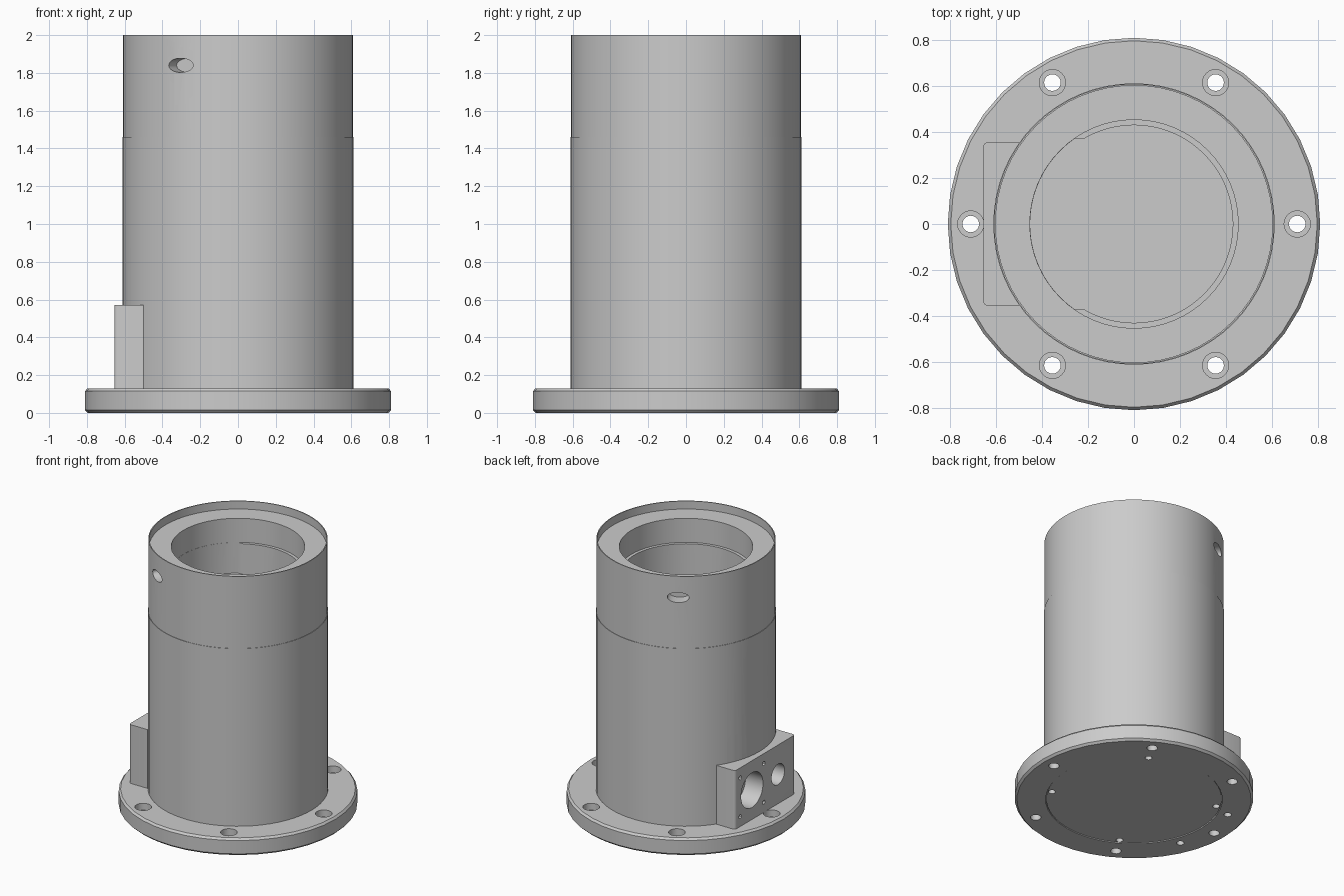
import bpy, bmesh, math
from mathutils import Matrix, Vector

old = bpy.data.objects.get("Cube")
if old:
    bpy.data.objects.remove(old, do_unlink=True)

grey = bpy.data.materials.new("machined_grey")
grey.use_nodes = True
colour = (0.6, 0.6, 0.6, 1)
grey.diffuse_color = colour
grey.node_tree.nodes["Principled BSDF"].inputs["Base Color"].default_value = colour


def add(name, bm):
    bmesh.ops.recalc_face_normals(bm, faces=bm.faces)
    mesh = bpy.data.meshes.new(name)
    bm.to_mesh(mesh)
    bm.free()
    mesh.materials.append(grey)
    obj = bpy.data.objects.new(name, mesh)
    bpy.context.collection.objects.link(obj)
    return obj


def lathe(name, profile, steps, closed=False):
    """Spin an (r, z) profile about the z axis."""
    bm = bmesh.new()
    verts = [bm.verts.new((r, 0, z)) for r, z in profile]
    pairs = list(zip(verts, verts[1:]))
    if closed:
        pairs.append((verts[-1], verts[0]))
    edges = [bm.edges.new(p) for p in pairs]
    bmesh.ops.spin(bm, geom=verts + edges, cent=(0, 0, 0), axis=(0, 0, 1),
                   angle=math.tau, steps=steps, use_duplicate=False)
    bmesh.ops.remove_doubles(bm, verts=bm.verts, dist=1e-4)
    return add(name, bm)


def add_rod(bm, start, end, radius, squash=1.0, segments=24):
    """Add a round or flattened rod between two points."""
    start, end = Vector(start), Vector(end)
    axis = end - start
    turn = axis.to_track_quat("Z", "Y").to_matrix().to_4x4()
    place = Matrix.Translation((start + end) / 2) @ turn
    bmesh.ops.create_cone(bm, cap_ends=True, segments=segments, radius1=radius, radius2=radius,
                          depth=axis.length, matrix=place @ Matrix.Diagonal((1, squash, 1, 1)))


def cut(obj, cutter):
    mod = obj.modifiers.new("cut", "BOOLEAN")
    mod.operation = "DIFFERENCE"
    mod.solver = "EXACT"
    mod.object = cutter
    bpy.context.view_layer.objects.active = obj
    bpy.ops.object.modifier_apply(modifier=mod.name)


def polar(radius, degrees, z):
    a = math.radians(degrees)
    return (radius * math.cos(a), radius * math.sin(a), z)


# Main solids
flange = lathe("mounting_flange", [(0.6, 0), (0.795, 0), (0.81, 0.015), (0.81, 0.115),
                                   (0.797, 0.13), (0.6, 0.13)], 40, closed=True)
cover = lathe("base_cover", [(0, 0.004), (0.595, 0.004), (0.595, 0.12), (0, 0.12)], 64)
tube = lathe("housing_tube", [(0, 0.1), (0.612, 0.1), (0.612, 1.46), (0, 1.46)], 64)
cap = lathe("top_collar", [(0, 1.46), (0.609, 1.46), (0.609, 2), (0.602, 2), (0.602, 1.94),
                           (0.453, 1.94), (0.453, 1.76), (0, 1.76)], 64)

# Connector block with softened outer corners
bm = bmesh.new()
bmesh.ops.create_cube(bm, size=1, matrix=Matrix.Translation((-0.5775, 0, 0.35))
                      @ Matrix.Diagonal((0.155, 0.71, 0.44, 1)))
corners = [e for e in bm.edges if all(v.co.x < -0.6 for v in e.verts)
           and abs(e.verts[0].co.z - e.verts[1].co.z) > 0.1]
bmesh.ops.bevel(bm, geom=corners, offset=0.02, segments=4, affect="EDGES", profile=0.5)
block = add("connector_block", bm)

cutters = []


def cutter(name, bm):
    obj = add(name, bm)
    obj.hide_render = True
    cutters.append(obj)
    return obj


# Bolt holes through the flange, with counterbores
bolts, bores = bmesh.new(), bmesh.new()
for i in range(6):
    add_rod(bolts, polar(0.71, i * 60, -0.1), polar(0.71, i * 60, 0.3), 0.036)
    add_rod(bores, polar(0.71, i * 60, 0.08), polar(0.71, i * 60, 0.3), 0.057)
for y in (-0.25, 0.25):
    add_rod(bolts, (-0.62, y, -0.1), (-0.62, y, 0.1), 0.026)
cut(flange, cutter("bolt_cutter", bolts))
cut(flange, cutter("bore_cutter", bores))

# Screw holes in the underside cover
bm = bmesh.new()
for i in range(4):
    add_rod(bm, polar(0.566, 60 + i * 90, -0.1), polar(0.566, 60 + i * 90, 0.06), 0.024)
cut(cover, cutter("screw_cutter", bm))

# Connector ports and their fixing holes
bm = bmesh.new()
add_rod(bm, (-0.8, 0.154, 0.35), (-0.51, 0.154, 0.35), 0.13, segments=40)
add_rod(bm, (-0.8, -0.154, 0.35), (-0.51, -0.154, 0.35), 0.077, segments=32)
for dy in (-0.14, 0.14):
    for dz in (-0.145, 0.145):
        add_rod(bm, (-0.8, 0.154 + dy, 0.35 + dz), (-0.62, 0.154 + dy, 0.35 + dz), 0.015, segments=12)
ports = cutter("port_cutter", bm)
cut(block, ports)
cut(tube, ports)

# Lower well of the collar, wider on one side
bm = bmesh.new()
ring = []
for i in range(72):
    a = i * 5
    ring.append(bm.verts.new(polar(0.452 if 125 <= a <= 235 else 0.43, a, 1.53)))
face = bm.faces.new(ring)
top = bmesh.ops.extrude_face_region(bm, geom=[face])["geom"]
bmesh.ops.translate(bm, vec=(0, 0, 0.28), verts=[g for g in top if isinstance(g, bmesh.types.BMVert)])
cut(cap, cutter("well_cutter", bm))

# Two oval recesses in the collar wall
bm = bmesh.new()
for a in (120, 240):
    add_rod(bm, polar(0.52, a, 1.84), polar(0.7, a, 1.84), 0.075, squash=0.5, segments=32)
recess = cutter("recess_cutter", bm)
# Turn each oval so that its long side is level
me = recess.data
for a, part in ((120, [v for v in me.vertices if v.co.y > 0]),
                (240, [v for v in me.vertices if v.co.y < 0])):
    tangent = Vector(polar(1, a + 90, 0))
    across = max(abs(v.co.dot(tangent)) for v in part)
    if across < 0.06:
        for v in part:
            side, rise = v.co.dot(tangent), v.co.z - 1.84
            v.co += tangent * (rise - side) + Vector((0, 0, side - rise))
cut(cap, recess)

for c in cutters:
    bpy.data.objects.remove(c, do_unlink=True)

# Smooth round walls, keep machined edges sharp
for obj in (flange, cover, tube, cap, block):
    bpy.ops.object.select_all(action="DESELECT")
    obj.select_set(True)
    bpy.context.view_layer.objects.active = obj
    bpy.ops.object.shade_smooth_by_angle(angle=math.radians(30))
